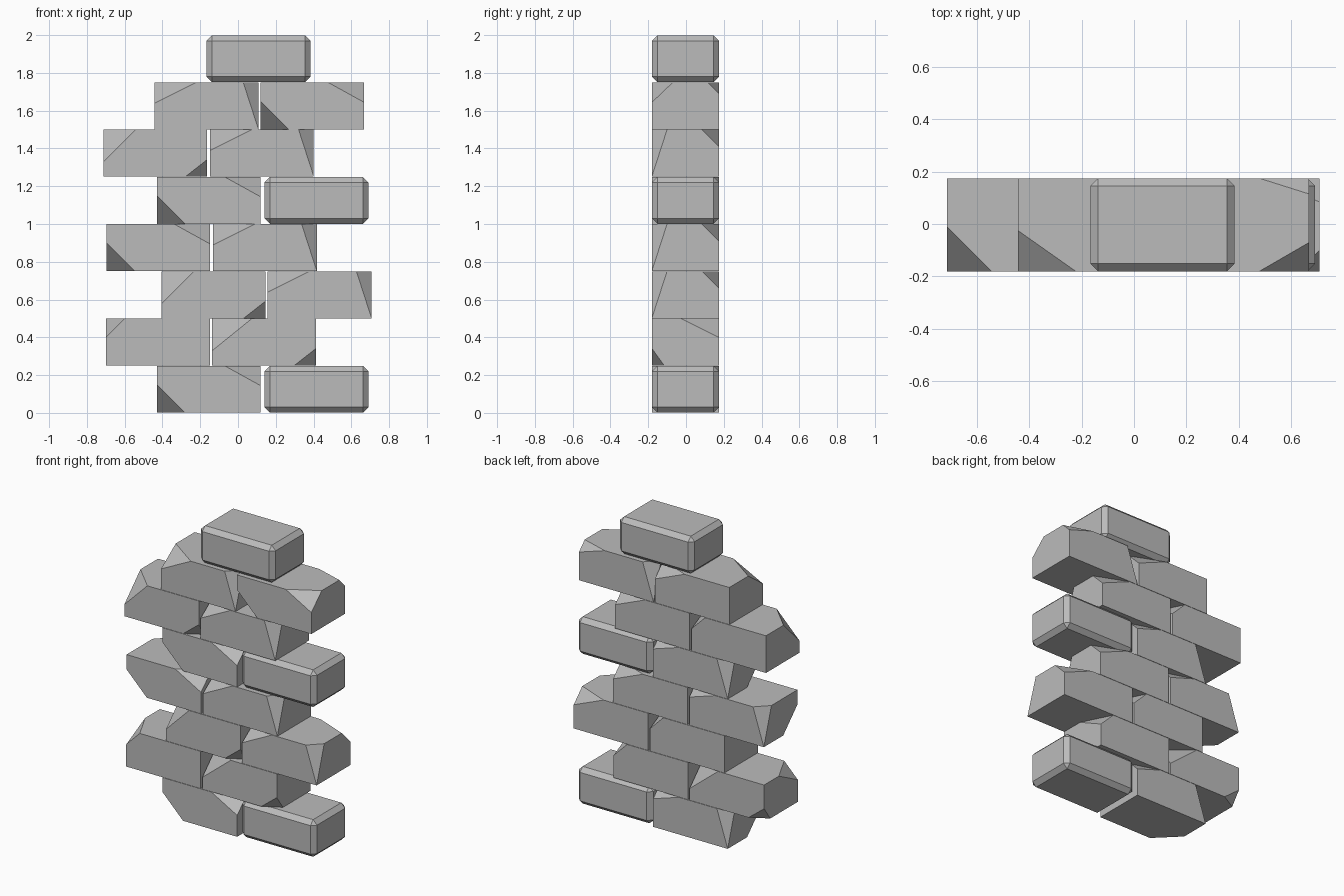
import bpy, bmesh
from mathutils import Vector

cube = bpy.data.objects.get("Cube")
if cube:
    bpy.data.objects.remove(cube, do_unlink=True)

stone = bpy.data.materials.new("stone_grey")
stone.use_nodes = True
stone.diffuse_color = (0.5, 0.5, 0.5, 1)
stone.node_tree.nodes["Principled BSDF"].inputs["Base Color"].default_value = (0.5, 0.5, 0.5, 1)

SIZE = Vector((0.55, 0.355, 0.248))
PITCH = 0.25

# Chips per stone style: corner (L/R, F/B, T/D) and how far the cut runs along x, y, z
STYLES = {
    "worn": {"LFD": (0.15, 0.15, 0.15), "RFT": (0.19, 0.11, 0.105),
             "RBT": (0.19, 0.06, 0.06), "LBT": (0.08, 0.08, 0.247)},
    "cracked": {"LFT": (0.17, 0.17, 0.17), "RFD": (0.115, 0.065, 0.09),
                "RBT": (0.10, 0.20, 0.10)},
    "broken": {"LFT": (0.22, 0.155, 0.11), "RFT": (0.08, 0.08, 0.247),
               "RBT": (0.22, 0.09, 0.09)},
    "heavy": {"LFT": (0.21, 0.17, 0.17), "RFD": (0.115, 0.065, 0.09),
              "RBT": (0.10, 0.20, 0.10)},
}
SIGN = {"L": -1, "R": 1, "F": -1, "B": 1, "D": -1, "T": 1}


def chip(bm, corner, reach):
    """Slice one corner off with a plane and close the hole."""
    s = Vector([SIGN[c] for c in corner])
    tip = Vector([a * b / 2 for a, b in zip(s, SIZE)])
    normal = Vector([a / r for a, r in zip(s, reach)])
    point = tip - Vector((s.x * reach[0], 0, 0))
    bmesh.ops.bisect_plane(bm, geom=bm.verts[:] + bm.edges[:] + bm.faces[:],
                           plane_co=point, plane_no=normal.normalized(), clear_outer=True)
    bmesh.ops.holes_fill(bm, edges=[e for e in bm.edges if e.is_boundary])


def add_brick(name, style, x, row, turned=False):
    bm = bmesh.new()
    bmesh.ops.create_cube(bm, size=1)
    bmesh.ops.scale(bm, vec=SIZE, verts=bm.verts)
    if style == "bevelled":
        bmesh.ops.bevel(bm, geom=bm.edges[:], offset=0.029, segments=1, affect='EDGES')
    else:
        for corner, reach in STYLES[style].items():
            chip(bm, corner, reach)
    if turned:
        for v in bm.verts:
            v.co.x, v.co.y = -v.co.x, -v.co.y
    bmesh.ops.recalc_face_normals(bm, faces=bm.faces)
    mesh = bpy.data.meshes.new(name)
    bm.to_mesh(mesh)
    bm.free()
    mesh.materials.append(stone)
    obj = bpy.data.objects.new(name, mesh)
    obj.location = (x, -0.003, row * PITCH + SIZE.z / 2 + 0.001)
    bpy.context.collection.objects.link(obj)


# Courses from the ground up: (style, centre x, turned round)
COURSES = [
    [("worn", -0.155, False), ("bevelled", 0.415, False)],
    [("heavy", -0.424, True), ("heavy", 0.138, False)],
    [("cracked", -0.13, False), ("broken", 0.432, False)],
    [("worn", -0.422, False), ("broken", 0.142, False)],
    [("worn", -0.155, False), ("bevelled", 0.415, False)],
    [("cracked", -0.438, False), ("broken", 0.126, False)],
    [("broken", -0.167, False), ("worn", 0.393, False)],
    [("bevelled", 0.109, False)],
]
for row, course in enumerate(COURSES):
    for i, (style, x, turned) in enumerate(course):
        add_brick(f"brick_course_{row + 1}_{'ab'[i]}", style, x, row, turned)
